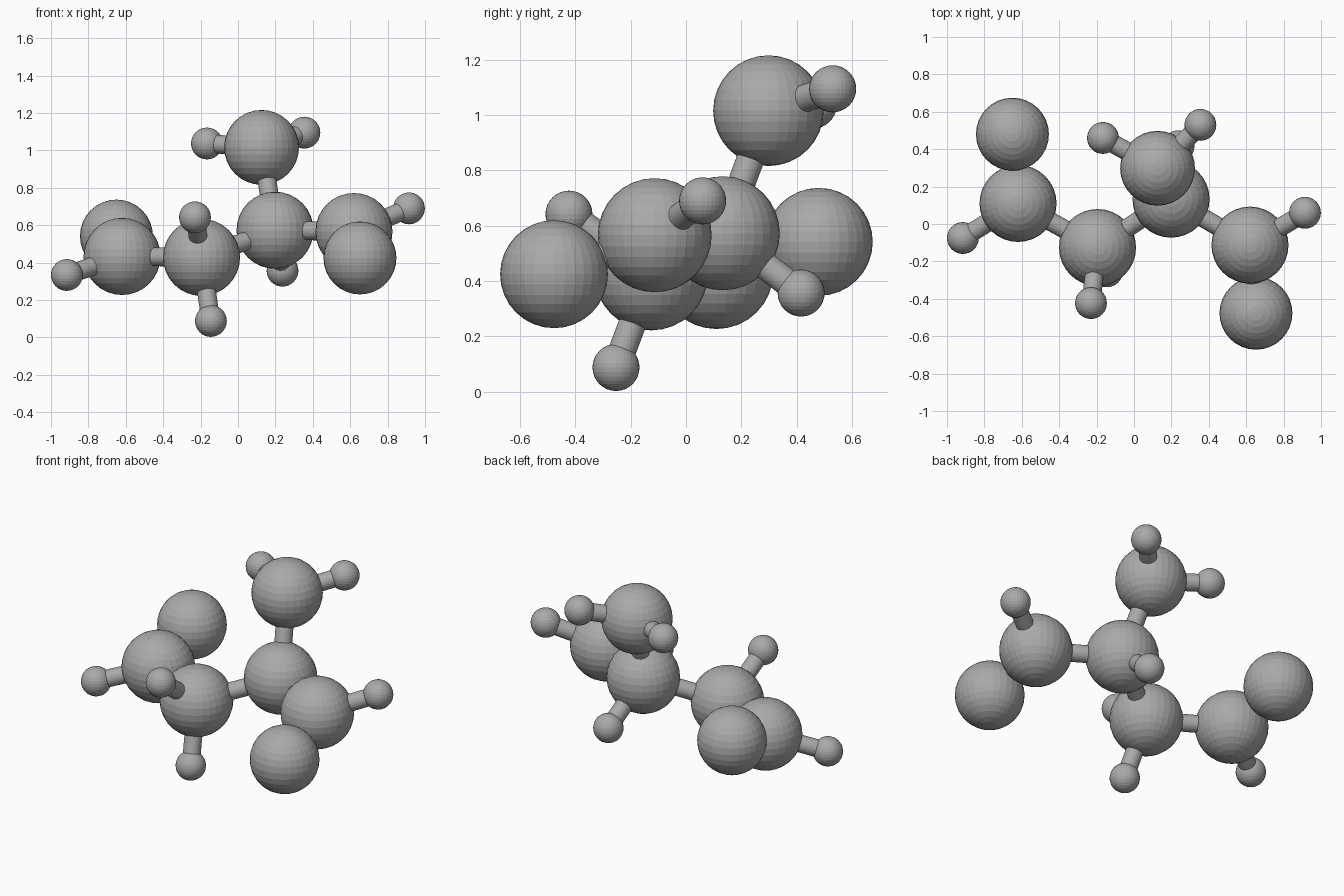
import bpy
from mathutils import Vector

cube = bpy.data.objects.get("Cube")
if cube:
    bpy.data.objects.remove(cube)

grey = bpy.data.materials.new("plain grey")
grey.use_nodes = True
COLOUR = (0.4, 0.4, 0.4, 1)
grey.diffuse_color = COLOUR
grey.node_tree.nodes["Principled BSDF"].inputs["Base Color"].default_value = COLOUR

# Ball radius for each kind of atom, and the rod radius
RADIUS = {"carbon": 0.206, "nitrogen": 0.2, "oxygen": 0.195, "hydrogen": 0.085}
ROD = 0.05

# Ball centres
ATOMS = {
    "carbon_right_end": (-0.62, 0.11, 0.433),
    "oxygen_right": (-0.65, 0.48, 0.542),
    "hydrogen_right_end": (-0.915, -0.075, 0.334),
    "carbon_right_middle": (-0.195, -0.126, 0.428),
    "hydrogen_front": (-0.23, -0.423, 0.642),
    "hydrogen_bottom": (-0.145, -0.253, 0.088),
    "carbon_left_middle": (0.198, 0.133, 0.573),
    "hydrogen_back": (0.238, 0.416, 0.357),
    "nitrogen_top": (0.126, 0.298, 1.016),
    "hydrogen_top_right": (-0.166, 0.46, 1.037),
    "hydrogen_top_left": (0.355, 0.53, 1.095),
    "carbon_left_end": (0.62, -0.113, 0.566),
    "oxygen_left": (0.652, -0.477, 0.425),
    "hydrogen_left_end": (0.914, 0.06, 0.69),
}

# Rods run from each key to the listed balls
BONDS = {
    "carbon_right_end": ["oxygen_right", "hydrogen_right_end", "carbon_right_middle"],
    "carbon_right_middle": ["hydrogen_front", "hydrogen_bottom", "carbon_left_middle"],
    "carbon_left_middle": ["hydrogen_back", "nitrogen_top", "carbon_left_end"],
    "nitrogen_top": ["hydrogen_top_right", "hydrogen_top_left"],
    "carbon_left_end": ["oxygen_left", "hydrogen_left_end"],
}


def finish(name):
    obj = bpy.context.object
    obj.name = name
    obj.data.materials.append(grey)
    return obj


# Balls
for name, centre in ATOMS.items():
    bpy.ops.mesh.primitive_uv_sphere_add(
        segments=32, ring_count=16, radius=RADIUS[name.split("_")[0]], location=centre)
    finish(name)

# Connecting rods
for start, ends in BONDS.items():
    for end in ends:
        a, b = Vector(ATOMS[start]), Vector(ATOMS[end])
        bpy.ops.mesh.primitive_cylinder_add(
            vertices=32, radius=ROD, depth=(b - a).length, location=(a + b) / 2,
            rotation=(b - a).to_track_quat("Z", "Y").to_euler())
        finish("rod_" + start + "_to_" + end)
